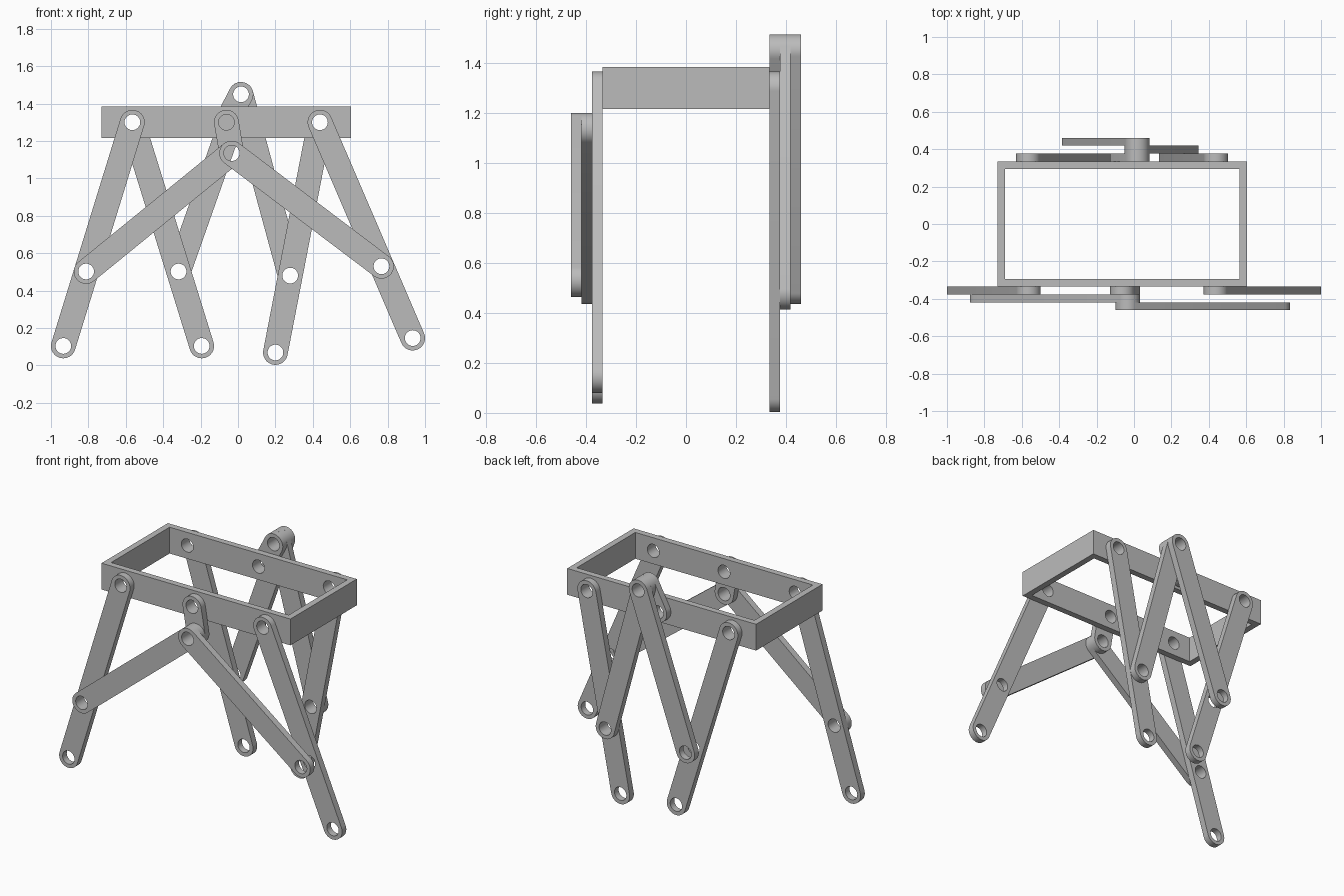
import bpy, bmesh
from math import sin, cos, pi, atan2
from mathutils import Vector

if "Cube" in bpy.data.objects:
    bpy.data.objects.remove(bpy.data.objects["Cube"], do_unlink=True)

grey = bpy.data.materials.new("plain_grey")
grey.use_nodes = True
GREY = (0.5, 0.5, 0.5, 1)
grey.diffuse_color = GREY
grey.node_tree.nodes["Principled BSDF"].inputs["Base Color"].default_value = GREY

R, HOLE, T = 0.066, 0.042, 0.042    # link end radius, pin hole radius, thickness
WALL = 0.335                        # outer face of the frame's long walls


def arc(c, r, start, sweep, n):
    return [(c[0] + r * cos(start + sweep * i / n),
             c[1] + r * sin(start + sweep * i / n)) for i in range(n + 1)]


def circle(c, r):
    return arc(c, r, 0, 2 * pi, 48)[:-1]


def plate(name, outlines, depth):
    """Extrude closed outlines (nested ones become holes), centred on local z."""
    curve = bpy.data.curves.new(name, 'CURVE')
    curve.dimensions, curve.fill_mode, curve.extrude = '2D', 'BOTH', depth / 2
    for pts in outlines:
        s = curve.splines.new('POLY')
        s.points.add(len(pts) - 1)
        for p, (x, y) in zip(s.points, pts):
            p.co = (x, y, 0, 1)
        s.use_cyclic_u = True
    temp = bpy.data.objects.new(name + "_outline", curve)
    mesh = bpy.data.meshes.new_from_object(temp)
    bpy.data.objects.remove(temp)
    bpy.data.curves.remove(curve)
    bm = bmesh.new()
    bm.from_mesh(mesh)
    bmesh.ops.remove_doubles(bm, verts=bm.verts, dist=0.0001)
    bmesh.ops.recalc_face_normals(bm, faces=bm.faces)
    bm.to_mesh(mesh)
    bm.free()
    mesh.name = name
    mesh.materials.clear()
    mesh.materials.append(grey)
    ob = bpy.data.objects.new(name, mesh)
    bpy.context.collection.objects.link(ob)
    return ob


def link(name, a, b, side, layer, extra=()):
    """Round-ended bar between pins a and b (x, z); layer counts out from the wall."""
    d = Vector(b) - Vector(a)
    ang = atan2(d.y, d.x)
    body = arc(a, R, ang + pi / 2, pi, 24) + arc(b, R, ang - pi / 2, pi, 24)
    ob = plate(name, [body] + [circle(c, HOLE) for c in (a, b, *extra)], T)
    ob.rotation_euler.x = pi / 2
    ob.location.y = side * (WALL + T * (layer + 0.5))
    return ob


def rect(x0, x1, y):
    return [(x0, -y), (x1, -y), (x1, y), (x0, y)]


# Open rectangular frame with three pin holes through each long wall
pin_left, pin_mid, pin_right = (-0.565, 1.3), (-0.062, 1.3), (0.438, 1.3)
frame = plate("frame", [rect(-0.73, 0.605, WALL), rect(-0.69, 0.565, WALL - 0.04)], 0.168)
frame.location.z = 1.3
cutter = plate("pin_cutter", [circle(p, HOLE) for p in (pin_left, pin_mid, pin_right)], 1)
cutter.rotation_euler.x = pi / 2
cutter.hide_render = True
mod = frame.modifiers.new("pin_holes", 'BOOLEAN')
mod.operation, mod.solver, mod.object = 'DIFFERENCE', 'EXACT', cutter
bpy.context.view_layer.update()
bpy.context.view_layer.objects.active = frame
bpy.ops.object.modifier_apply(modifier=mod.name)
bpy.data.objects.remove(cutter, do_unlink=True)

parts = [frame]

# Each side: crank pin, then (knee, foot, rod layer) for both legs
sides = {
    "front": (-1, (-0.034, 1.135),
              ((-0.812, 0.502), (-0.934, 0.104), 1), ((0.767, 0.53), (0.934, 0.146), 2)),
    "back": (1, (0.016, 1.449),
             ((-0.318, 0.502), (-0.194, 0.104), 2), ((0.279, 0.48), (0.2, 0.069), 1)),
}
for where, (side, crank, *legs) in sides.items():
    parts.append(link(where + "_crank", pin_mid, crank, side, 0))
    for hand, pivot, (knee, foot, layer) in zip(("right", "left"), (pin_left, pin_right), legs):
        parts.append(link(f"{where}_{hand}_leg", pivot, foot, side, 0, [knee]))
        parts.append(link(f"{where}_{hand}_rod", crank, knee, side, layer))

# Smooth round ends and holes, sharp rims
bpy.ops.object.select_all(action='DESELECT')
for ob in parts:
    ob.select_set(True)
bpy.context.view_layer.objects.active = frame
bpy.ops.object.shade_smooth_by_angle(angle=pi / 6)
